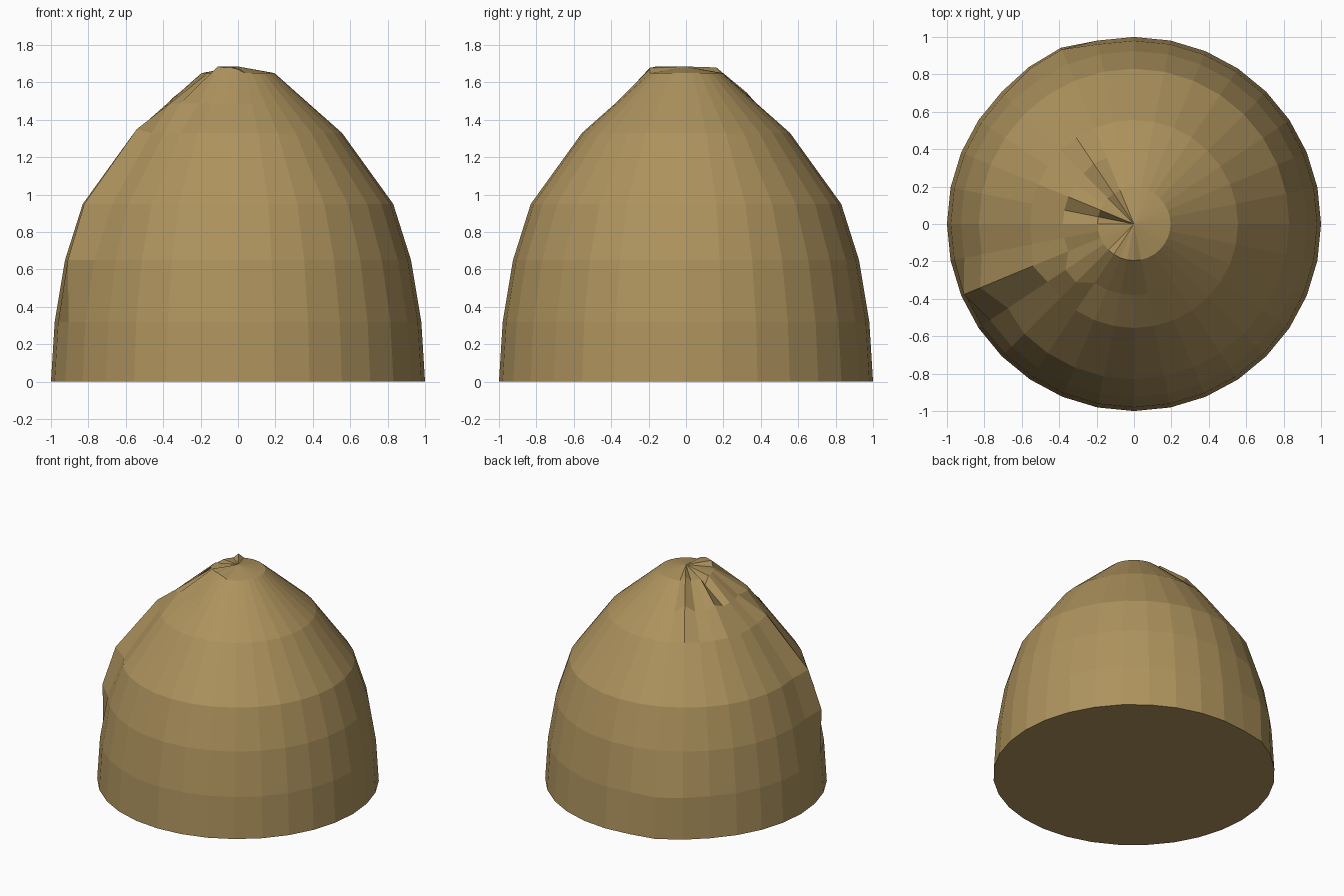
import bpy, bmesh, math

if "Cube" in bpy.data.objects:
    bpy.data.objects.remove(bpy.data.objects["Cube"])

SIDES = 32
# Dome profile: (radius, height) of each ring
PROFILE = [(1.0, 0), (0.98, 0.32), (0.925, 0.65), (0.83, 0.95),
           (0.556, 1.33), (0.38, 1.486), (0.195, 1.65)]
APEX = 1.685

# Hand-carved bumps and dents: (ring, side) -> (radius change, height change)
DENTS = {
    (0, 10): (0.02, 0), (1, 10): (0.03, 0), (0, 11): (0.01, 0), (1, 11): (0.02, 0),
    (2, 18): (0.06, 0), (3, 18): (0.06, 0), (3, 19): (-0.02, 0),
    (4, 18): (0.03, 0.02), (5, 19): (0.06, 0), (5, 20): (0.06, 0),
    (5, 11): (0.01, 0.06), (6, 11): (0, 0.03), (5, 14): (0, 0.03),
    (6, 15): (0, -0.06), (6, 16): (0, 0),
    (6, 21): (0, 0.035), (6, 22): (0, 0.03), (6, 23): (0, 0.03), (6, 24): (0, 0.02),
}

bm = bmesh.new()
rings = []
for r, (radius, z) in enumerate(PROFILE):
    ring = []
    for s in range(SIDES):
        dr, dz = DENTS.get((r, s), (0, 0))
        a = 2 * math.pi * s / SIDES
        ring.append(bm.verts.new(((radius + dr) * math.cos(a),
                                  (radius + dr) * math.sin(a), z + dz)))
    rings.append(ring)

# Walls
for low, high in zip(rings, rings[1:]):
    for s in range(SIDES):
        t = (s + 1) % SIDES
        bm.faces.new((low[s], low[t], high[t], high[s]))

# Pointed cap and flat base
tip = bm.verts.new((0, 0, APEX))
for s in range(SIDES):
    bm.faces.new((rings[-1][s], rings[-1][(s + 1) % SIDES], tip))
bm.faces.new(list(reversed(rings[0])))

mesh = bpy.data.meshes.new("dome")
bm.to_mesh(mesh)
bm.free()
dome = bpy.data.objects.new("dome", mesh)
bpy.context.collection.objects.link(dome)

# Straw-brown colour
mat = bpy.data.materials.new("straw")
mat.diffuse_color = (0.42, 0.29, 0.11, 1)
mat.use_nodes = True
mat.node_tree.nodes["Principled BSDF"].inputs["Base Color"].default_value = mat.diffuse_color
mesh.materials.append(mat)
